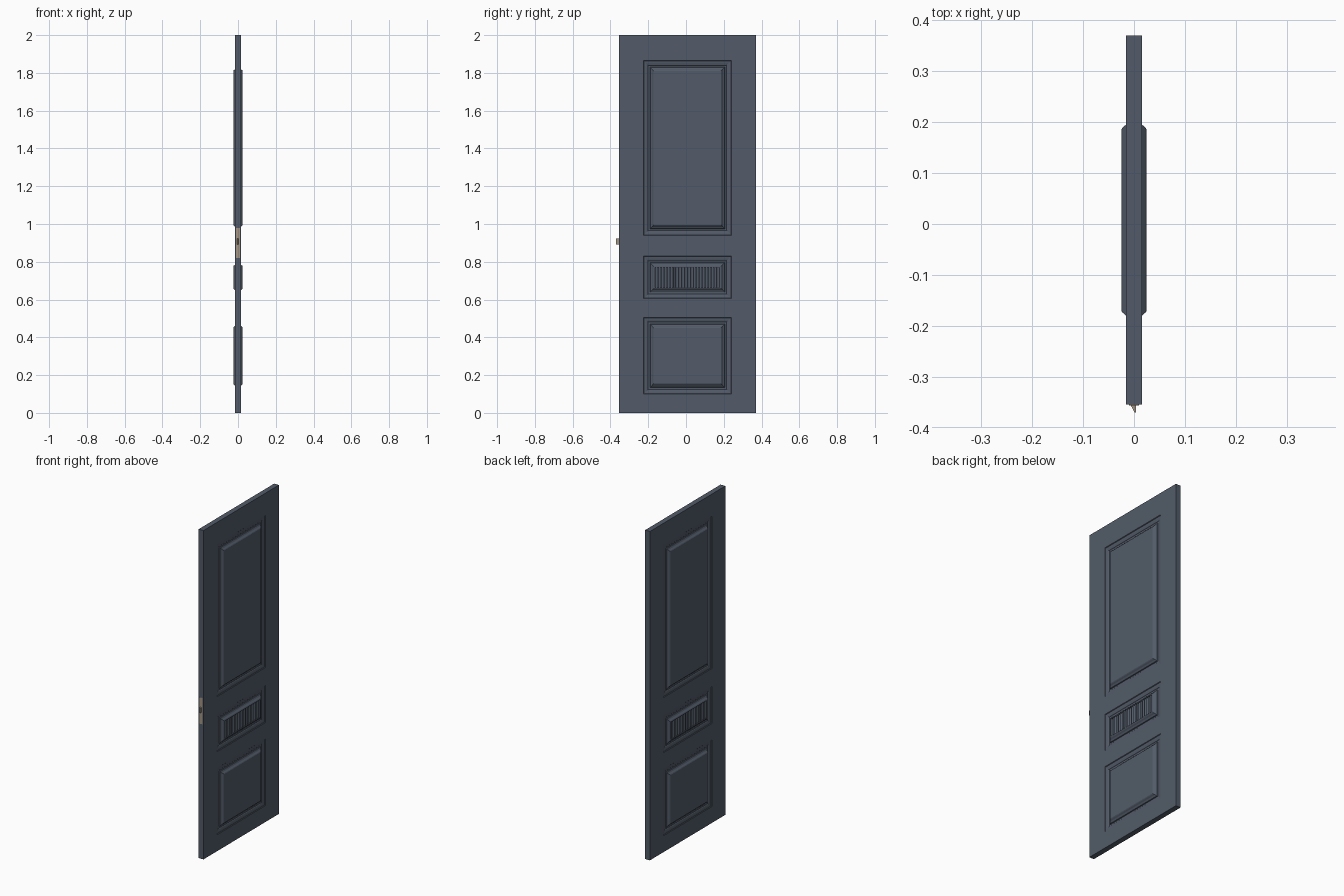
import bpy, bmesh, math

if "Cube" in bpy.data.objects:
    bpy.data.objects.remove(bpy.data.objects["Cube"])

T = 0.016                       # half thickness of the slab
Y0, Y1, H = -0.355, 0.37, 2.0   # slab extents
PY0, PY1 = -0.225, 0.24         # panel extents across the door
PANELS = [(0.10, 0.505), (0.605, 0.83), (0.94, 1.865)]
# moulding cross-section: (inset from panel edge, distance from door centre)
PROFILE = [(0, T), (0.003, 0.0125), (0.012, 0.0115), (0.022, 0.009), (0.025, 0.006),
           (0.034, 0.006), (0.036, 0.011), (0.045, 0.016), (0.051, 0.0225), (0.055, 0.025)]
FLUTES, STEPS, DEPTH = 22, 6, 0.005


def material(name, rgb):
    m = bpy.data.materials.new(name)
    m.diffuse_color = (*rgb, 1)
    m.use_nodes = True
    m.node_tree.nodes["Principled BSDF"].inputs["Base Color"].default_value = m.diffuse_color
    return m


def finish(name, bm, mat):
    bmesh.ops.remove_doubles(bm, verts=bm.verts, dist=1e-5)
    bmesh.ops.recalc_face_normals(bm, faces=bm.faces)
    me = bpy.data.meshes.new(name)
    bm.to_mesh(me)
    bm.free()
    ob = bpy.data.objects.new(name, me)
    bpy.context.collection.objects.link(ob)
    me.materials.append(mat)
    return ob


def face(bm, pts):
    bm.faces.new([bm.verts.new(p) for p in pts])


def rect(x, y0, y1, z0, z1):
    return [(x, y0, z0), (x, y1, z0), (x, y1, z1), (x, y0, z1)]


def ring(bm, a, b):
    for i in range(4):
        j = (i + 1) % 4
        face(bm, [a[i], a[j], b[j], b[i]])


def fluted_field(bm, s, x, y0, y1, z0, z1):
    # row of concave vertical flutes with closed ends
    w = (y1 - y0) / FLUTES
    for k in range(FLUTES):
        a = y0 + k * w
        prof = [(s * x, a)]
        prof += [(s * (x - DEPTH * math.sin(math.pi * i / STEPS)), a + w * i / STEPS)
                 for i in range(1, STEPS)]
        prof += [(s * x, a + w)]
        for p, q in zip(prof, prof[1:]):
            face(bm, [(*p, z0), (*q, z0), (*q, z1), (*p, z1)])
        for z in (z0, z1):
            face(bm, [(*p, z) for p in prof])


slate = material("slate_paint", (0.085, 0.105, 0.14))
brass = material("latch_metal", (0.36, 0.30, 0.23))

# door slab with moulded raised panels on both sides
bm = bmesh.new()
ys = [Y0, PY0, PY1, Y1]
zs = [0] + [z for p in PANELS for z in p] + [H]
for s in (-1, 1):
    for i in range(3):
        for j in range(len(zs) - 1):
            if not (i == 1 and j % 2 == 1):
                face(bm, rect(s * T, ys[i], ys[i + 1], zs[j], zs[j + 1]))
    for n, (z0, z1) in enumerate(PANELS):
        loops = [rect(s * x, PY0 + d, PY1 - d, z0 + d, z1 - d) for d, x in PROFILE]
        for a, b in zip(loops, loops[1:]):
            ring(bm, a, b)
        if n == 1:
            d, x = 0.062, PROFILE[-1][1]
            ring(bm, loops[-1], rect(s * x, PY0 + d, PY1 - d, z0 + d - 0.003, z1 - d + 0.003))
            fluted_field(bm, s, x, PY0 + d, PY1 - d, z0 + d - 0.003, z1 - d + 0.003)
        else:
            face(bm, loops[-1])
# slab edges, split to meet the front and back grids
for y in (Y0, Y1):
    for a, b in zip(zs, zs[1:]):
        face(bm, [(-T, y, a), (T, y, a), (T, y, b), (-T, y, b)])
for z in (0, H):
    for a, b in zip(ys, ys[1:]):
        face(bm, [(-T, a, z), (T, a, z), (T, b, z), (-T, b, z)])
door = finish("door_slab", bm, slate)

# latch plate on the lock edge
bm = bmesh.new()
g = bmesh.ops.create_cube(bm, size=1)
for v in g["verts"]:
    v.co = (v.co.x * 0.02, Y0 + v.co.y * 0.002, 0.9 + v.co.z * 0.16)
finish("latch_plate", bm, brass)

# wedge shaped latch bolt
bm = bmesh.new()
prof = [(-0.007, Y0), (0.004, Y0), (0.004, -0.37), (0.001, -0.37)]
lo = [(x, y, 0.892) for x, y in prof]
hi = [(x, y, 0.922) for x, y in prof]
face(bm, lo)
face(bm, hi)
ring(bm, lo, hi)
finish("latch_bolt", bm, brass)
